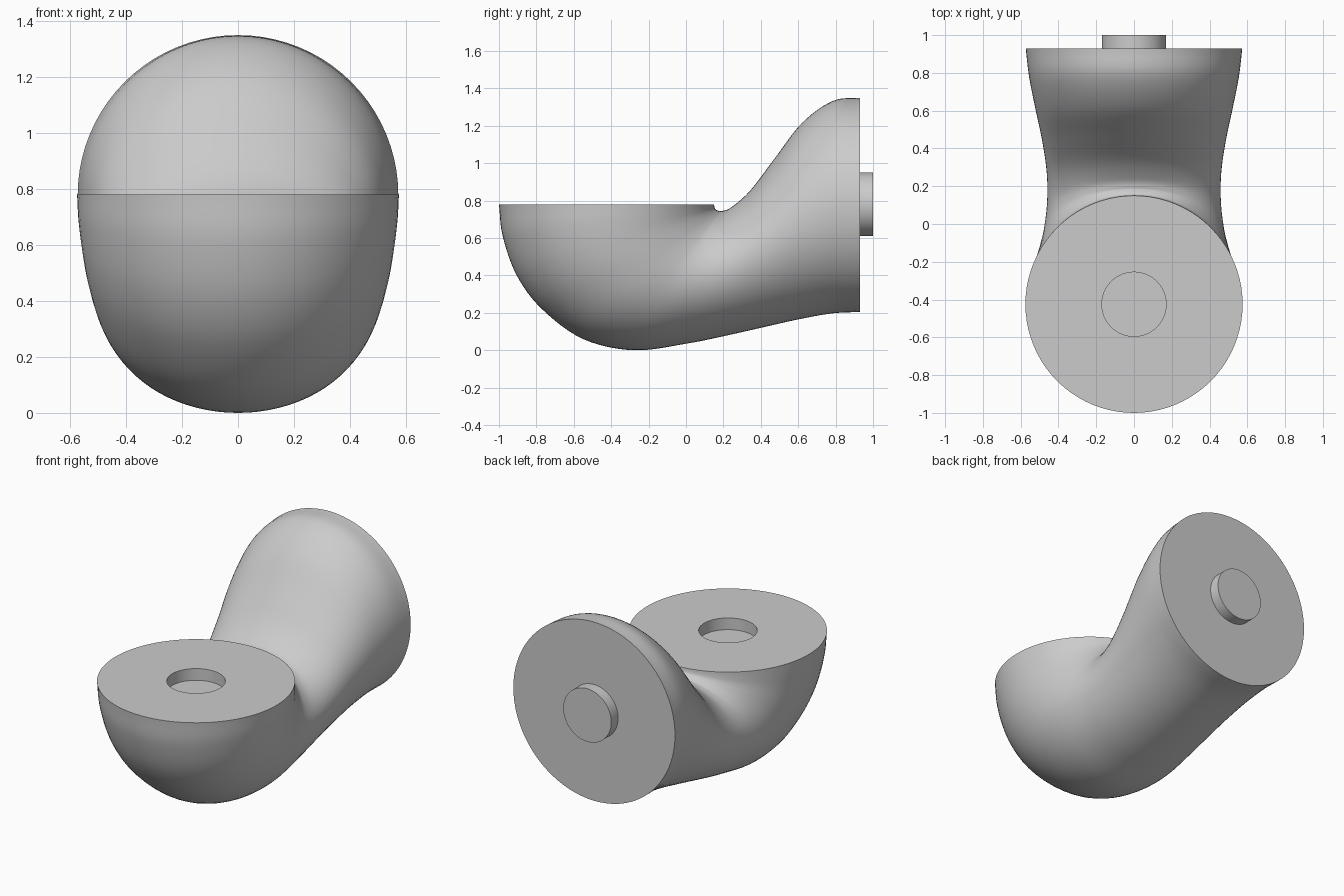
import bpy, bmesh, math
from mathutils import Vector

if "Cube" in bpy.data.objects:
    bpy.data.objects.remove(bpy.data.objects["Cube"])

SIDES, STEPS = 80, 6
PEG_R, PEG_LEN = 0.17, 0.07

# Sweep sections: outer y, outer z, inner y, inner z, half width
sections = [
    (-1.00, 0.780, 0.150, 0.780, 0.575),
    (-0.98, 0.610, 0.152, 0.766, 0.570),
    (-0.905, 0.400, 0.156, 0.756, 0.556),
    (-0.77, 0.220, 0.165, 0.749, 0.537),
    (-0.55, 0.060, 0.178, 0.745, 0.508),
    (-0.28, 0.000, 0.195, 0.745, 0.478),
    (0.00, 0.035, 0.240, 0.763, 0.460),
    (0.20, 0.075, 0.340, 0.850, 0.462),
    (0.40, 0.120, 0.470, 1.020, 0.485),
    (0.60, 0.165, 0.620, 1.215, 0.522),
    (0.78, 0.197, 0.785, 1.333, 0.556),
    (0.93, 0.205, 0.930, 1.350, 0.573),
]


def smooth(rows, steps):
    """Catmull-Rom interpolation between the section rows."""
    v = [Vector(r) for r in rows]
    v = [2 * v[0] - v[1]] + v + [2 * v[-1] - v[-2]]
    out = []
    for i in range(1, len(v) - 2):
        a, b, c, d = v[i - 1:i + 3]
        for k in range(steps):
            t = k / steps
            out.append(0.5 * (2 * b + (c - a) * t + (2 * a - 5 * b + 4 * c - d) * t ** 2
                              + (3 * b - a - 3 * c + d) * t ** 3))
    return out + [v[-2]]


bm = bmesh.new()


def ring(oy, oz, iy, iz, w):
    """Ellipse spanning from the outer point to the inner point."""
    outer, inner = Vector((0, oy, oz)), Vector((0, iy, iz))
    mid, half = (outer + inner) / 2, (outer - inner) / 2
    return [bm.verts.new(mid + half * math.cos(a) + Vector((w * math.sin(a), 0, 0)))
            for a in (2 * math.pi * i / SIDES for i in range(SIDES))]


# Socket, curved body and peg as one continuous skin
cy, cz, r = -0.425, 0.78, PEG_R
rings = [ring(cy - r, cz - PEG_LEN - 0.005, cy + r, cz - PEG_LEN - 0.005, r),
         ring(cy - r, cz, cy + r, cz, r)]
rings += [ring(*s) for s in smooth(sections, STEPS)]
rings += [ring(y, cz - r, y, cz + r, r) for y in (0.93, 0.93 + PEG_LEN)]
for a, b in zip(rings, rings[1:]):
    for i in range(SIDES):
        j = (i + 1) % SIDES
        bm.faces.new((a[i], a[j], b[j], b[i]))
bm.faces.new(rings[0])
bm.faces.new(rings[-1])
bmesh.ops.recalc_face_normals(bm, faces=bm.faces)

mesh = bpy.data.meshes.new("elbow_connector")
bm.to_mesh(mesh)
bm.free()
obj = bpy.data.objects.new("elbow_connector", mesh)
bpy.context.collection.objects.link(obj)
bpy.context.view_layer.objects.active = obj
obj.select_set(True)
bpy.ops.object.shade_smooth_by_angle(angle=math.radians(35))
